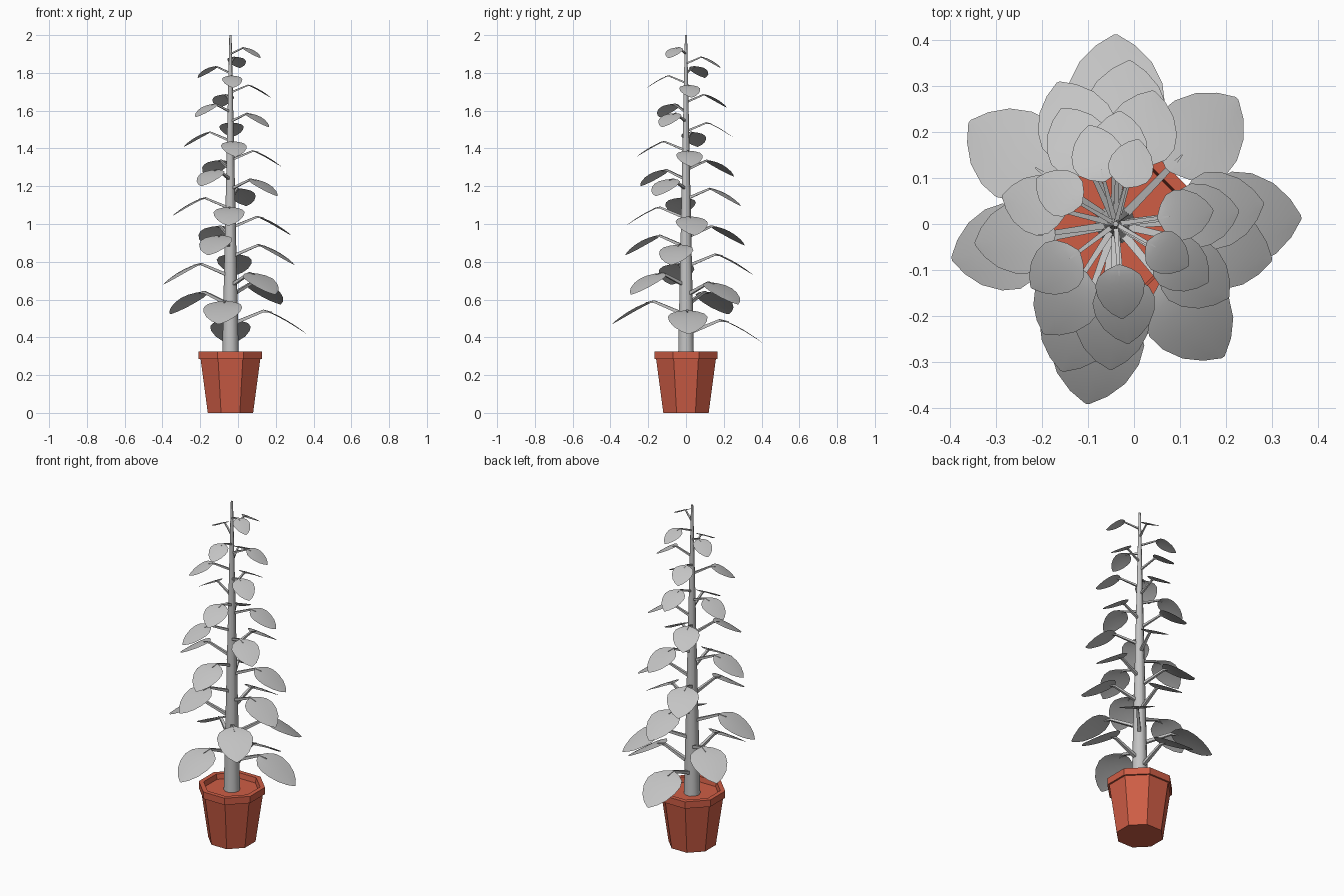
import bpy, bmesh
from math import sin, cos, pi, radians, tau
from mathutils import Vector

cube = bpy.data.objects.get("Cube")
if cube:
    bpy.data.objects.remove(cube)

AXIS_X = -0.04  # the trunk and pot stand slightly off centre


def material(name, rgb):
    m = bpy.data.materials.new(name)
    m.use_nodes = True
    m.diffuse_color = (*rgb, 1)
    m.node_tree.nodes["Principled BSDF"].inputs["Base Color"].default_value = (*rgb, 1)
    return m


terracotta = material("terracotta", (0.62, 0.11, 0.06))
grey = material("plant grey", (0.55, 0.55, 0.55))


def finish(bm, name, mat, smooth=False):
    bmesh.ops.recalc_face_normals(bm, faces=bm.faces)
    mesh = bpy.data.meshes.new(name)
    bm.to_mesh(mesh)
    bm.free()
    mesh.materials.append(mat)
    if smooth:
        for p in mesh.polygons:
            p.use_smooth = True
    obj = bpy.data.objects.new(name, mesh)
    bpy.context.collection.objects.link(obj)
    obj.location.x = AXIS_X
    return obj


def bridge(bm, rings):
    for a, b in zip(rings, rings[1:]):
        for i in range(len(a)):
            j = (i + 1) % len(a)
            bm.faces.new((a[i], a[j], b[j], b[i]))


def lathe(bm, profile, sides, turn=0.0):
    """Stack regular rings from (radius, height) pairs and cap both ends."""
    rings = [[bm.verts.new((r * cos(tau * i / sides + turn), r * sin(tau * i / sides + turn), z))
              for i in range(sides)] for r, z in profile]
    bridge(bm, rings)
    bm.faces.new(rings[0])
    bm.faces.new(rings[-1])


# Octagonal pot with a rim and sunken soil, sized across the flats
bm = bmesh.new()
flat = 1 / cos(pi / 8)
lathe(bm, [(r * flat, z) for r, z in
           ((0.12, 0), (0.158, 0.285), (0.168, 0.285), (0.168, 0.325), (0.143, 0.325), (0.138, 0.295))],
      8, pi / 8)
finish(bm, "pot", terracotta)

# Tapering trunk
bm = bmesh.new()
lathe(bm, [(0.044, 0.29), (0.006, 2.0)], 10)
finish(bm, "trunk", grey)
bpy.context.view_layer.objects.active = bpy.data.objects["trunk"]
bpy.data.objects["trunk"].select_set(True)
bpy.ops.object.shade_smooth_by_angle(angle=radians(40))

# Leaf half-width along its length, as (position, share of the maximum)
OUTLINE = [(0, 0.08), (0.08, 0.5), (0.2, 0.85), (0.36, 1), (0.55, 0.95), (0.75, 0.73), (0.9, 0.4), (1, 0.04)]


def leaf(index, angle, reach, top):
    out = Vector((cos(angle), sin(angle), 0))
    side = Vector((-sin(angle), cos(angle), 0))
    up = Vector((0, 0, 1))
    start = 0.43 * reach

    # Blade: arched sheet, drooping to the tip
    bm = bmesh.new()
    rows = []
    for t, w in OUTLINE:
        mid = out * (start + t * (reach - start)) + up * (top - 0.31 * reach * t ** 1.4)
        rows.append([bm.verts.new(mid + side * (s * w * 0.26 * reach) - up * (0.012 * reach * s * s * w))
                     for s in (-1, -0.5, 0, 0.5, 1)])
    for a, b in zip(rows, rows[1:]):
        for i in range(4):
            bm.faces.new((a[i], b[i], b[i + 1], a[i + 1]))
    finish(bm, f"leaf_{index}", grey, True)

    # Stalk: thin four-sided bar climbing from the trunk to the blade
    bm = bmesh.new()
    rings = []
    for r, z, thick in ((0, top - 0.19 * reach, 0.026), (start, top - 0.01 * reach, 0.018),
                        (start + 0.12 * reach, top - 0.025 * reach, 0.004)):
        c = out * r + up * z
        h = thick * reach
        rings.append([bm.verts.new(c + side * a * h + up * b * h)
                      for a, b in ((-1, -1), (1, -1), (1, 1), (-1, 1))])
    bridge(bm, rings)
    bm.faces.new(rings[0])
    bm.faces.new(rings[-1])
    finish(bm, f"stalk_{index}", grey)


# Leaf directions in degrees, from the crown downward
DIRECTIONS = [-30, 75, 150, 274, 8, 105, 217, 328, 88, 166, 276, 6, 115, 237, 327,
              74, 188, 268, 8, 112, 250, 347, 85, 192, 309, 46, 145, 261, 2, 90]
for n, d in enumerate(DIRECTIONS):
    leaf(n + 1, radians(d), 0.183 + 0.0079 * n, 1.935 - 0.0497 * n)
